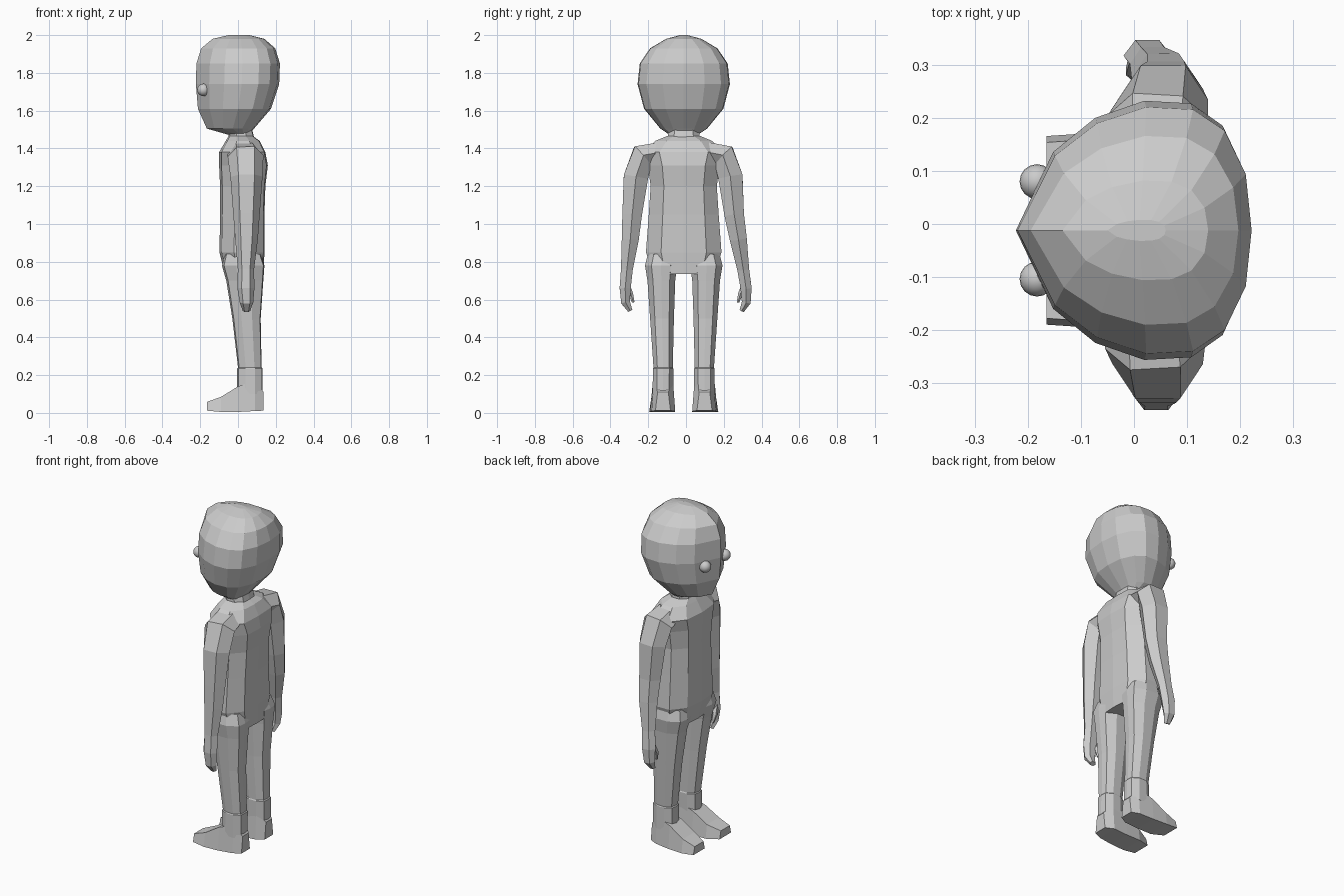
import bpy, bmesh
from math import sin, cos, pi
from mathutils import Vector

if "Cube" in bpy.data.objects:
    bpy.data.objects.remove(bpy.data.objects["Cube"])

C = -0.012  # symmetry plane of the body


def loft(name, rings):
    """Skin a list of equal-length point rings and cap both ends."""
    bm = bmesh.new()
    vs = [[bm.verts.new(p) for p in r] for r in rings]
    n = len(rings[0])
    for a, b in zip(vs, vs[1:]):
        for i in range(n):
            j = (i + 1) % n
            bm.faces.new((a[i], a[j], b[j], b[i]))
    bm.faces.new(vs[0][::-1])
    bm.faces.new(vs[-1])
    bmesh.ops.recalc_face_normals(bm, faces=bm.faces)
    me = bpy.data.meshes.new(name)
    bm.to_mesh(me)
    bm.free()
    ob = bpy.data.objects.new(name, me)
    bpy.context.collection.objects.link(ob)
    return ob


def level(section, z, xf, xb, half, cy=C):
    """Scale a half section (front to back) into a closed horizontal ring."""
    full = section + [(x, -y) for x, y in section[-2:0:-1]]
    mx, hx = (xf + xb) / 2, (xb - xf) / 2
    return [(mx + hx * x, cy + half * y, z) for x, y in full]


def tube(name, path, n=6):
    """Sweep an ellipse along x,y,z points; radii are along x and across."""
    pts = [Vector(p[:3]) for p in path]
    rings = []
    for i, p in enumerate(pts):
        t = (pts[min(i + 1, len(pts) - 1)] - pts[max(i - 1, 0)]).normalized()
        v = t.cross(Vector((1, 0, 0))).normalized()
        u = v.cross(t)
        rx, ry = path[i][3:]
        rings.append([p + u * rx * cos(2 * pi * k / n) + v * ry * sin(2 * pi * k / n)
                      for k in range(n)])
    return loft(name, rings)


# Head: pointed face, full back of the skull
skull = [(-1, 0), (-.68, .6), (-.32, .86), (.1, .99), (.5, .97), (.77, .8), (.95, .45), (1, 0)]
loft("head", [level(skull, *r) for r in [
    (1.475, -.06, .06, .08), (1.505, -.165, .085, .125), (1.61, -.212, .175, .212),
    (1.74, -.223, .218, .247), (1.85, -.22, .222, .235), (1.93, -.195, .197, .18),
    (1.98, -.135, .14, .095), (2.0, -.05, .06, .02)]])

# Eyes
for side in (1, -1):
    bpy.ops.mesh.primitive_uv_sphere_add(segments=16, ring_count=10, radius=.033,
                                         location=(-.183, C + .092 * side, 1.71))
    bpy.context.object.name = "eye"
    bpy.ops.object.shade_smooth()

# Neck and torso
oct_half = [(-1, 0), (-.9, .6), (-.35, 1), (.4, 1), (.95, .6), (1, 0)]
loft("neck", [level(oct_half, *r) for r in [
    (1.41, -.07, .1, .12), (1.46, -.05, .085, .085), (1.52, -.05, .07, .08)]])
loft("torso", [level(oct_half, *r) for r in [
    (.735, -.07, .135, .16), (.85, -.098, .14, .2), (1.05, -.095, .14, .185),
    (1.2, -.095, .145, .175), (1.31, -.1, .158, .19), (1.38, -.1, .145, .215),
    (1.44, -.065, .115, .15), (1.465, -.05, .08, .09)]])

# Arms: shared radii, slightly different pose on each side
radii = [(.085, .06), (.095, .075), (.085, .075), (.07, .06), (.06, .052),
         (.043, .036), (.045, .034), (.036, .027), (.02, .014)]
poses = {
    "right_side_arm": [(.04, .09, 1.385), (.045, .2, 1.36), (.055, .235, 1.25), (.06, .255, 1.05),
                       (.055, .277, .92), (.035, .303, .76), (.025, .318, .66),
                       (.02, .319, .585), (.015, .295, .54)],
    "left_side_arm": [(.03, -.11, 1.385), (.04, -.23, 1.36), (.045, -.265, 1.25), (.045, -.285, 1.05),
                      (.045, -.295, .92), (.042, -.313, .76), (.042, -.322, .66),
                      (.045, -.32, .585), (.045, -.295, .54)]}
for name, pts in poses.items():
    tube(name, [p + r for p, r in zip(pts, radii)])
    # Thumb curling inward at the front of the hand
    x, y, z = pts[6]
    s = 1 if y > 0 else -1
    tube("thumb", [(x - .02, y - s * .008, z + .02, .018, .016),
                   (x - .028, y - s * .03, z - .03, .015, .013),
                   (x - .022, y - s * .043, z - .075, .008, .007)], 5)

# Legs and wedge-shaped feet
for side, tag in ((1, "right_side"), (-1, "left_side")):
    rings = []
    for z, xf, xb, inner, outer in [
            (.84, -.07, .12, .03, .19), (.78, -.085, .14, .035, .205), (.7, -.062, .134, .045, .192),
            (.5, -.03, .12, .052, .178), (.24, 0, .125, .058, .16), (.235, -.005, .13, .055, .163),
            (.1, -.005, .13, .055, .165)]:
        rings.append(level(oct_half, z, xf, xb, (outer - inner) / 2,
                           C + side * (outer + inner) / 2))
    loft(tag + "_leg", rings)
    rings = []
    for x, z0, z1, inner, outer in [
            (.136, .012, .11, .07, .15), (.09, .01, .17, .045, .17), (.0, .005, .14, .045, .178),
            (-.09, .005, .085, .045, .183), (-.165, .012, .058, .07, .178)]:
        a, b = C + side * inner, C + side * outer
        d = side * .012
        rings.append([(x, a, z0), (x, b, z0), (x, b - d, z1), (x, a + d, z1)])
    loft(tag + "_foot", rings)
